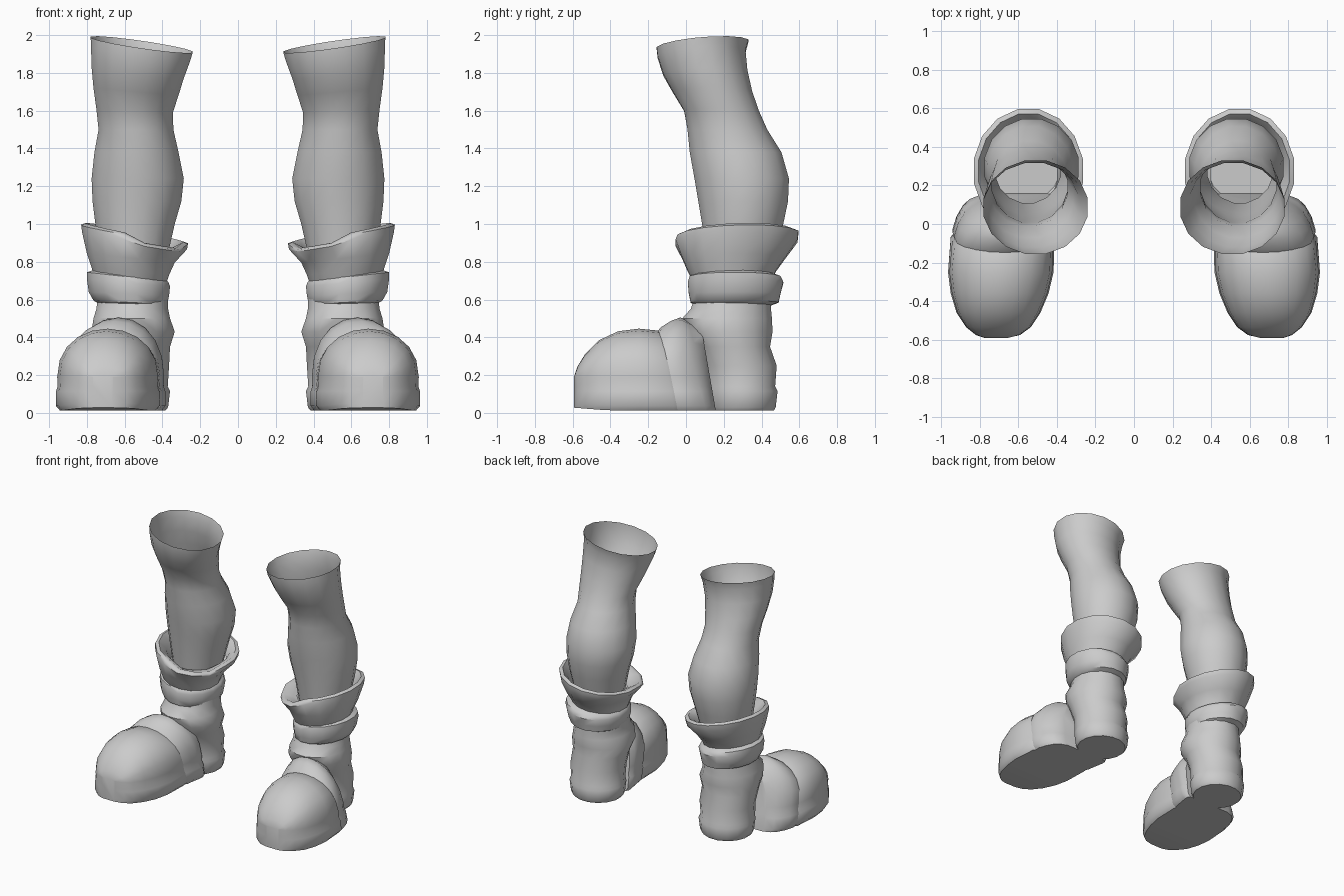
import bpy, bmesh, math

grey = bpy.data.materials.new("plain grey")
grey.diffuse_color = (0.6, 0.6, 0.6, 1)


def loft(name, rings, caps=(False, False), angle=40):
    """Skin a list of closed rings, then mirror to the other leg."""
    bm = bmesh.new()
    rows = [[bm.verts.new(p) for p in r] for r in rings]
    n = len(rows[0])
    for a, b in zip(rows, rows[1:]):
        for i in range(n):
            j = (i + 1) % n
            bm.faces.new((a[i], a[j], b[j], b[i]))
    if caps[0]:
        bm.faces.new(rows[0])
    if caps[1]:
        bm.faces.new(rows[-1])
    bmesh.ops.recalc_face_normals(bm, faces=bm.faces[:])
    me = bpy.data.meshes.new(name)
    bm.to_mesh(me)
    bm.free()
    me.materials.append(grey)
    ob = bpy.data.objects.new(name, me)
    bpy.context.collection.objects.link(ob)
    bpy.ops.object.select_all(action='DESELECT')
    ob.select_set(True)
    bpy.context.view_layer.objects.active = ob
    bpy.ops.object.shade_smooth_by_angle(angle=math.radians(angle))
    ob.modifiers.new("other side", 'MIRROR').use_mirror_merge = False
    return ob


def ring(z, x0, x1, y0, y1, tilt_x=0, tilt_y=0, notch=0, n=16):
    """Oval ring fitted to x and y limits, optionally tilted and notched."""
    cx, cy, rx, ry = (x0 + x1) / 2, (y0 + y1) / 2, (x1 - x0) / 2, (y1 - y0) / 2
    pts = []
    for i in range(n):
        a = 2 * math.pi * (i + 0.5) / n
        c, s = math.cos(a), math.sin(a)
        drop = notch if s < -0.5 and c < 0 else 0
        pts.append((cx + rx * c / math.cos(math.pi / n), cy + ry * s / math.cos(math.pi / n),
                    z + tilt_x * c + tilt_y * s - drop))
    return pts


# bare leg from inside the boot up to the open knee
loft("leg", [ring(*r) for r in (
    (0.80, .38, .72, .11, .46),
    (1.00, .335, .755, .085, .515),
    (1.12, .30, .77, .065, .54),
    (1.24, .287, .775, .045, .545),
    (1.38, .315, .76, .02, .505),
    (1.50, .342, .738, .008, .43),
    (1.60, .345, .75, -.01, .385, .01),
    (1.70, .315, .765, -.07, .35, .02),
    (1.80, .288, .775, -.12, .325, .03, .01),
    (1.90, .255, .778, -.15, .315, .04, .015),
    (1.95, .24, .78, -.155, .33, .04, .02))], angle=60)

# ankle and heel of the boot
loft("boot_shaft", [ring(*r) for r in (
    (.012, .385, .74, .12, .465),
    (.03, .37, .755, .11, .475),
    (.115, .36, .765, .10, .485),
    (.14, .372, .758, .10, .472),
    (.25, .365, .76, .09, .48),
    (.35, .36, .765, .05, .445),
    (.43, .335, .775, .0, .458),
    (.50, .36, .765, -.02, .455),
    (.55, .37, .75, .025, .45),
    (.62, .37, .74, .05, .45))], caps=(True, False))

# strap band around the ankle
loft("ankle_band", [ring(*r) for r in (
    (.57, .39, .74, .05, .45, .01),
    (.585, .375, .765, .025, .49, .01),
    (.63, .365, .79, .015, .50, .01),
    (.69, .36, .80, .01, .515, .02),
    (.72, .37, .80, .02, .50, .025),
    (.74, .40, .74, .06, .45, .025))])

# turned-out cuff with a stepped front
loft("boot_cuff", [ring(*r) for r in (
    (.69, .385, .76, .04, .45, .02),
    (.75, .365, .775, .01, .475, .02),
    (.82, .335, .80, -.02, .525, .025),
    (.91, .27, .825, -.055, .59, .045, 0, .02),
    (.945, .265, .83, -.045, .595, .05, .01, .035),
    (.955, .29, .805, -.02, .57, .05, .01, .035),
    (.91, .34, .765, .05, .53, .03, .01, .03),
    (.85, .36, .74, .09, .50))], angle=50)


def foot_section(y, x0, x1, h, lean=0, n=10):
    """Cross-section with a rounded sole edge below and a dome above."""
    cx, r = (x0 + x1) / 2, (x1 - x0) / 2
    low = 0.012 + max(0, -y - .4) * .08
    half = [(.92, low), (1, low + .025), (1, .115), (.965, .14), (.975, .19)]
    prof = half[:]
    for i in range(1, n):
        a = math.pi * i / n
        prof.append((.975 * math.cos(a), .19 + (h - .19) * math.sin(a) ** .9))
    prof += [(-u, z) for u, z in reversed(half)]
    return [(cx + r * u, y + lean * (1 - min(1, z / h)), z) for u, z in prof]


# rounded toe cap with its sole
loft("toe_cap", [foot_section(*s) for s in (
    (-.592, .66, .77, .195),
    (-.575, .59, .82, .245),
    (-.535, .535, .87, .31),
    (-.46, .485, .92, .385),
    (-.36, .443, .95, .432),
    (-.25, .417, .964, .446),
    (-.14, .412, .95, .435, .08),
    (-.08, .42, .90, .40, .08))], caps=(True, True), angle=45)

# raised instep between toe cap and ankle
loft("instep", [foot_section(*s) for s in (
    (-.16, .43, .93, .42, .1),
    (-.135, .405, .94, .452, .12),
    (-.08, .395, .92, .487, .13),
    (-.03, .385, .885, .505, .14),
    (.01, .385, .85, .485, .13),
    (.08, .40, .79, .46, .08))], caps=(True, True), angle=45)
